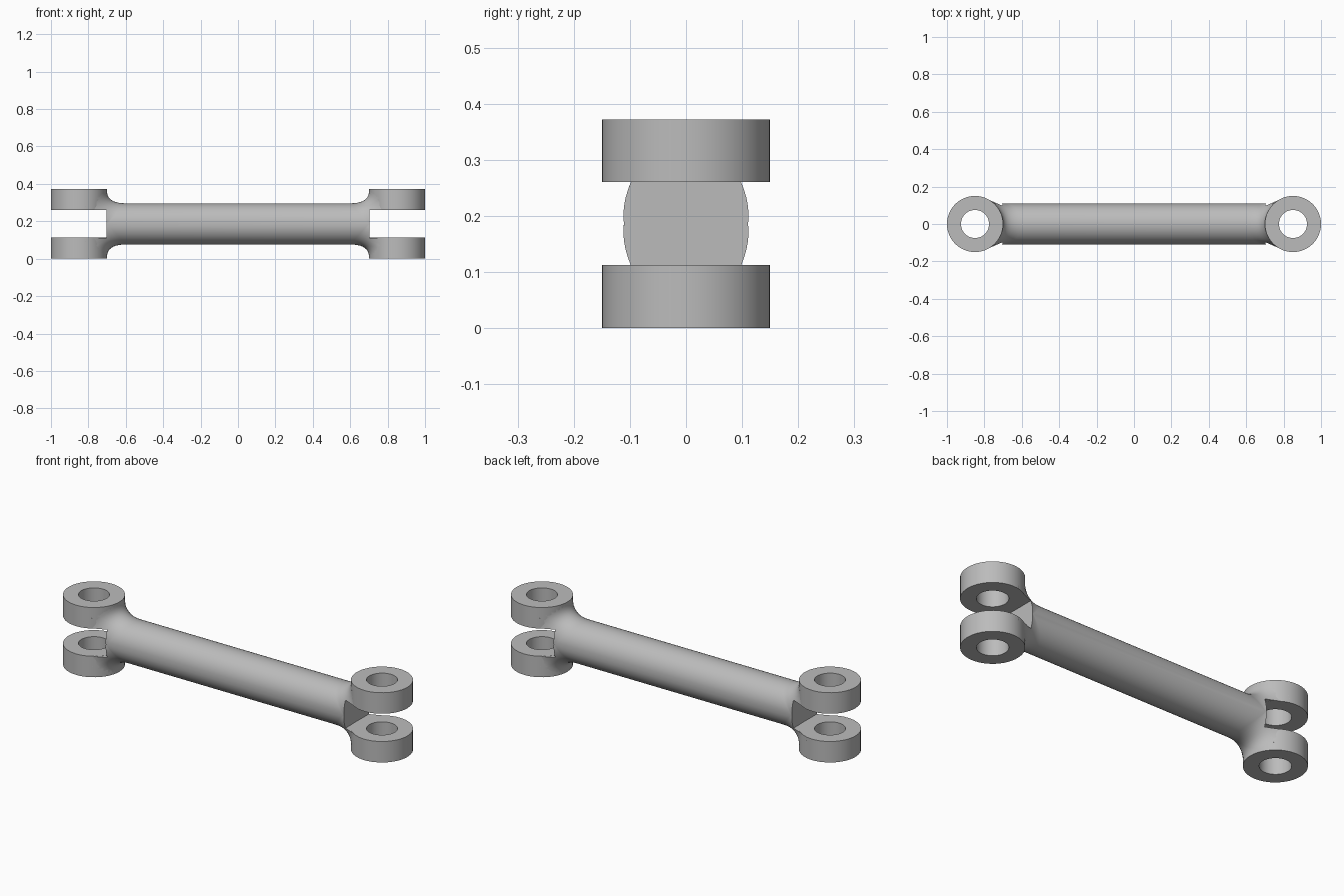
import bpy, bmesh, math

if "Cube" in bpy.data.objects:
    bpy.data.objects.remove(bpy.data.objects["Cube"])

MID = 0.186        # height of the rod axis
ROD_R = 0.11
RING_X, RING_R, HOLE_R = 0.85, 0.15, 0.075
GAP = 0.074        # half the fork slot
SEG, STEPS = 48, 10

grey = bpy.data.materials.new("plain_grey")
grey.use_nodes = True
colour = (0.5, 0.5, 0.5, 1)
grey.diffuse_color = colour
grey.node_tree.nodes["Principled BSDF"].inputs["Base Color"].default_value = colour


def finish(name, bm):
    bmesh.ops.recalc_face_normals(bm, faces=bm.faces[:])
    mesh = bpy.data.meshes.new(name)
    bm.to_mesh(mesh)
    bm.free()
    mesh.materials.append(grey)
    obj = bpy.data.objects.new(name, mesh)
    bpy.context.collection.objects.link(obj)
    return obj


def smooth(obj):
    bpy.ops.object.select_all(action='DESELECT')
    obj.select_set(True)
    bpy.context.view_layer.objects.active = obj
    bpy.ops.object.shade_smooth_by_angle(angle=math.radians(35))


def bridge(bm, loops):
    n = len(loops[0])
    for a, b in zip(loops, loops[1:]):
        for i in range(n):
            j = (i + 1) % n
            bm.faces.new((a[i], a[j], b[j], b[i]))


def flare_point(angle, t):
    """Point on the fillet that sweeps from the rod out to the rings."""
    s, c = math.sin(angle), math.cos(angle)
    y0, z0 = ROD_R * s, ROD_R * c
    y2 = max(-0.146, min(0.146, 0.182 * s))
    z2 = 0.182 * c
    x0 = 0.7 - 0.1 * abs(c)
    x1 = 0.705
    x2 = RING_X - math.sqrt(RING_R ** 2 - y2 ** 2)
    k0, k1, k2 = (1 - t) ** 2, 2 * t * (1 - t), t * t
    return (k0 * x0 + k1 * x1 + k2 * x2,
            (k0 + k1) * y0 + k2 * y2,
            (k0 + k1) * z0 + k2 * z2)


# Rod with flared ends
bm = bmesh.new()
angles = [2 * math.pi * i / SEG for i in range(SEG)]
ends = []
for side in (-1, 1):
    loops = []
    for k in range(STEPS + 1):
        pts = [flare_point(a, k / STEPS) for a in angles]
        loops.append([bm.verts.new((side * x, y, MID + z)) for x, y, z in pts])
    # short continuation buried inside the rings
    loops.append([bm.verts.new((side * (x + 0.02), y * 0.97, MID + z)) for x, y, z in pts])
    bridge(bm, loops)
    centre = bm.verts.new((side * 0.74, 0, MID))
    tip = loops[-1]
    for i in range(SEG):
        bm.faces.new((tip[i], tip[(i + 1) % SEG], centre))
    ends.append(loops[0])
bridge(bm, ends)
rod = finish("connecting_rod", bm)

# Fork slots cut through both ends
for side in (-1, 1):
    bm = bmesh.new()
    bmesh.ops.create_cube(bm, size=1)
    for v in bm.verts:
        v.co = (side * (0.853 + 0.3 * v.co.x), v.co.y, MID + v.co.z * 2 * (GAP + 0.0005))
    cutter = finish("slot_cutter", bm)
    cutter.hide_render = True
    mod = rod.modifiers.new("slot", 'BOOLEAN')
    mod.operation = 'DIFFERENCE'
    mod.solver = 'EXACT'
    mod.object = cutter
    bpy.ops.object.select_all(action='DESELECT')
    rod.select_set(True)
    bpy.context.view_layer.objects.active = rod
    bpy.ops.object.modifier_apply(modifier=mod.name)
    bpy.data.objects.remove(cutter)
smooth(rod)

# Four eye rings
for side, side_name in ((-1, "right"), (1, "left")):
    for low, level in ((0, "lower"), (MID + GAP, "upper")):
        bm = bmesh.new()
        high = low + MID - GAP
        profile = [(RING_R, low), (RING_R, high), (HOLE_R, high), (HOLE_R, low)]
        loops = []
        for r, z in profile:
            loops.append([bm.verts.new((side * RING_X + r * math.cos(a), r * math.sin(a), z))
                          for a in angles])
        bridge(bm, loops + loops[:1])
        smooth(finish(f"{level}_ring_{side_name}", bm))
